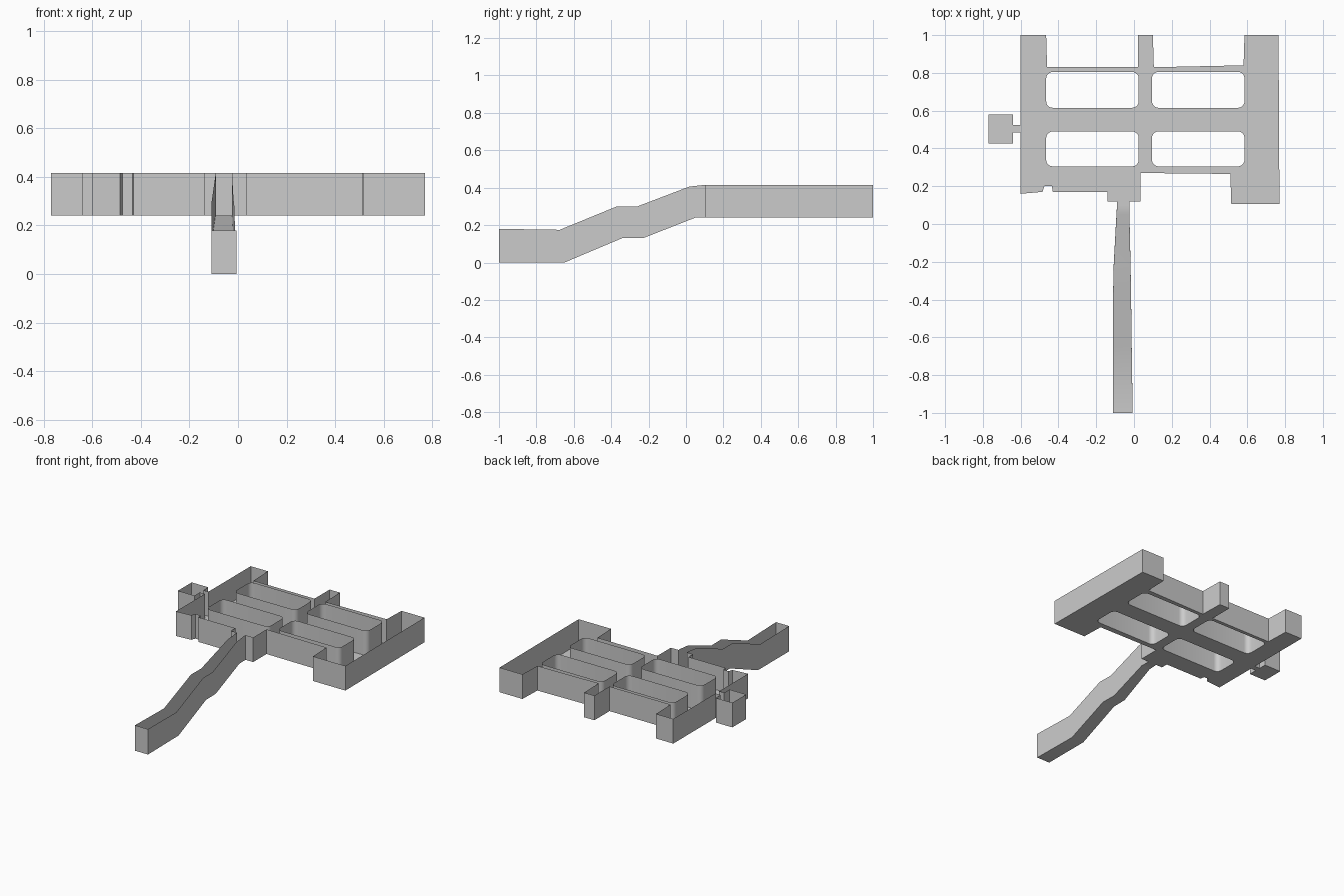
import bpy, bmesh
from math import pi, cos, sin
from mathutils import Vector

if "Cube" in bpy.data.objects:
    bpy.data.objects.remove(bpy.data.objects["Cube"])

Z0, Z1 = 0.24, 0.415


def finish(bm, name):
    # make the floor face downwards and the walls outwards
    bmesh.ops.recalc_face_normals(bm, faces=bm.faces)
    floor = max(bm.faces, key=lambda f: abs(f.normal.z))
    if floor.normal.z > 0:
        bmesh.ops.reverse_faces(bm, faces=bm.faces)
    me = bpy.data.meshes.new(name)
    bm.to_mesh(me)
    bm.free()
    ob = bpy.data.objects.new(name, me)
    bpy.context.collection.objects.link(ob)
    bpy.context.view_layer.objects.active = ob
    ob.select_set(True)
    bpy.ops.object.shade_smooth_by_angle(angle=pi / 6)
    ob.select_set(False)
    return ob


def rounded_rect(x0, x1, y0, y1, r=0.035, n=5):
    pts = []
    corners = [(x1 - r, y1 - r), (x0 + r, y1 - r), (x0 + r, y0 + r), (x1 - r, y0 + r)]
    for k, (cx, cy) in enumerate(corners):
        for i in range(n + 1):
            a = pi / 2 * (k + i / n)
            pts.append((cx + r * cos(a), cy + r * sin(a)))
    return pts


def add_loop(bm, pts):
    vs = [bm.verts.new((x, y, Z0)) for x, y in pts]
    return [bm.edges.new((v, vs[(i + 1) % len(vs)])) for i, v in enumerate(vs)]


# Deck outline; the first two points are the mouth of the ramp
outline = [
    (-.025, .10), (-.09, .10), (-.09, .12), (-.14, .12), (-.14, .17), (-.43, .17),
    (-.435, .20), (-.475, .20), (-.485, .17), (-.60, .16),
    (-.60, .485), (-.64, .485), (-.64, .425), (-.77, .425), (-.77, .58), (-.64, .58),
    (-.64, .525), (-.60, .525),
    (-.60, 1), (-.465, 1), (-.46, .83), (.02, .83), (.02, 1), (.10, 1), (.105, .83),
    (.58, .84), (.585, 1), (.765, 1), (.77, .105), (.515, .105), (.51, .265),
    (.035, .27), (.035, .12), (-.025, .12)]

# Open-topped deck: floor with four windows, thin walls round every edge
bm = bmesh.new()
edges = add_loop(bm, outline)
mouth = edges[0]
for x0, x1 in ((-.465, .025), (.095, .585)):
    for y0, y1 in ((.305, .49), (.615, .805)):
        edges += add_loop(bm, rounded_rect(x0, x1, y0, y1))
bmesh.ops.triangle_fill(bm, edges=edges, use_beauty=True, normal=Vector((0, 0, 1)))
rim = [e for e in edges if e is not mouth]
ext = bmesh.ops.extrude_edge_only(bm, edges=rim)
top = [g for g in ext["geom"] if isinstance(g, bmesh.types.BMVert)]
bmesh.ops.translate(bm, verts=top, vec=(0, 0, Z1 - Z0))
finish(bm, "deck_tray")

# Ramp trough: (bottom y, bottom z, top y, top z, left x, right x)
stations = [
    (-1, 0, -1, .18, -.11, -.007),
    (-.65, 0, -.675, .175, -.11, -.012),
    (-.337, .132, -.37, .30, -.11, -.016),
    (-.225, .132, -.26, .30, -.108, -.018),
    (.05, Z0, .018, .406, -.093, -.024),
    (.10, Z0, .10, Z1, -.09, -.025)]
bm = bmesh.new()
rings = []
for yb, zb, yt, zt, xl, xr in stations:
    rings.append([bm.verts.new(p) for p in
                  ((xl, yt, zt), (xl, yb, zb), (xr, yb, zb), (xr, yt, zt))])
for a, b in zip(rings, rings[1:]):
    for i in range(3):
        bm.faces.new((a[i], a[i + 1], b[i + 1], b[i]))
bm.faces.new(rings[0])  # closed front end
finish(bm, "ramp_trough")
